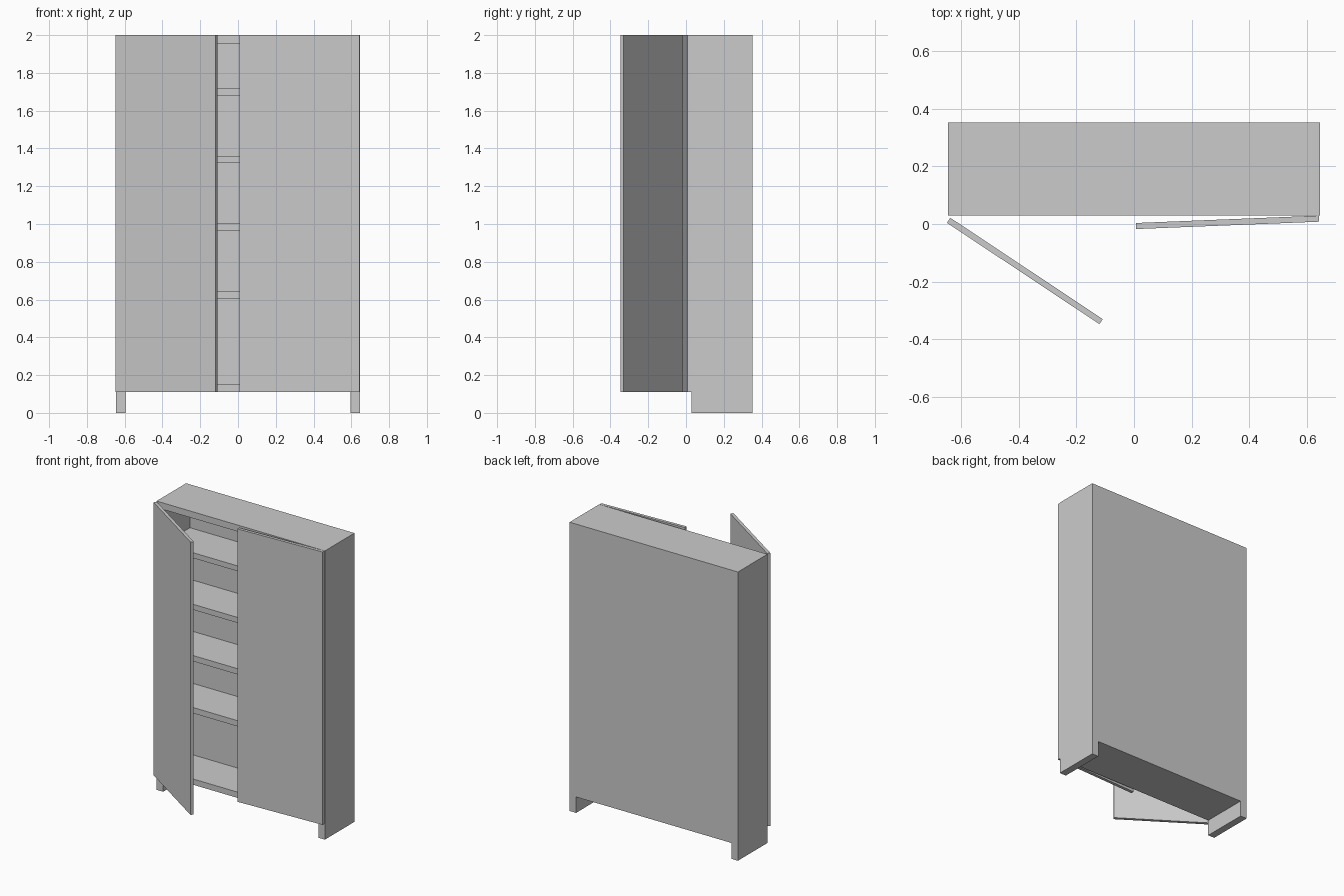
import bpy, bmesh, math
from mathutils import Matrix

if "Cube" in bpy.data.objects:
    bpy.data.objects.remove(bpy.data.objects["Cube"])

HALF_W, FRONT, BACK, TOP = 0.645, 0.03, 0.353, 2.0
SIDE_T, BACK_T, BASE = 0.05, 0.03, 0.11


def box(name, x, y, z, pivot=(0, 0, 0), angle=0):
    """Box spanning the given ranges, turned about z and moved to pivot."""
    bm = bmesh.new()
    bmesh.ops.create_cube(bm, size=1)
    size = [r[1] - r[0] for r in (x, y, z)]
    mid = [(r[0] + r[1]) / 2 for r in (x, y, z)]
    bmesh.ops.transform(bm, verts=bm.verts,
                        matrix=Matrix.Translation(mid) @ Matrix.Diagonal((*size, 1)))
    mesh = bpy.data.meshes.new(name)
    bm.to_mesh(mesh)
    bm.free()
    obj = bpy.data.objects.new(name, mesh)
    obj.location = pivot
    obj.rotation_euler.z = math.radians(angle)
    bpy.context.collection.objects.link(obj)
    return obj


# Side panels, running down to the floor as legs
inner = HALF_W - SIDE_T
box("side_panel_left", (-HALF_W, -inner), (FRONT, BACK), (0, TOP))
box("side_panel_right", (inner, HALF_W), (FRONT, BACK), (0, TOP))

# Back panel
box("back_panel", (-inner, inner), (BACK - BACK_T, BACK), (BASE, TOP))

# Bottom, shelves and top
levels = [("bottom_panel", BASE, 0.15), ("shelf_1", 0.605, 0.645),
          ("shelf_2", 0.965, 1.005), ("shelf_3", 1.322, 1.36),
          ("shelf_4", 1.68, 1.717), ("top_panel", 1.955, TOP)]
for name, low, high in levels:
    box(name, (-inner, inner), (FRONT, BACK - BACK_T), (low, high))

# Doors, each hinged at its outer front edge: left wide open, right ajar
DOOR_W, DOOR_T = 0.635, 0.021
box("door_left", (0, DOOR_W), (0, DOOR_T), (BASE, TOP), (-0.649, 0.004, 0), -33.6)
box("door_right", (-DOOR_W, 0), (0, DOOR_T), (BASE, TOP), (0.642, 0.008, 0), 2.3)
